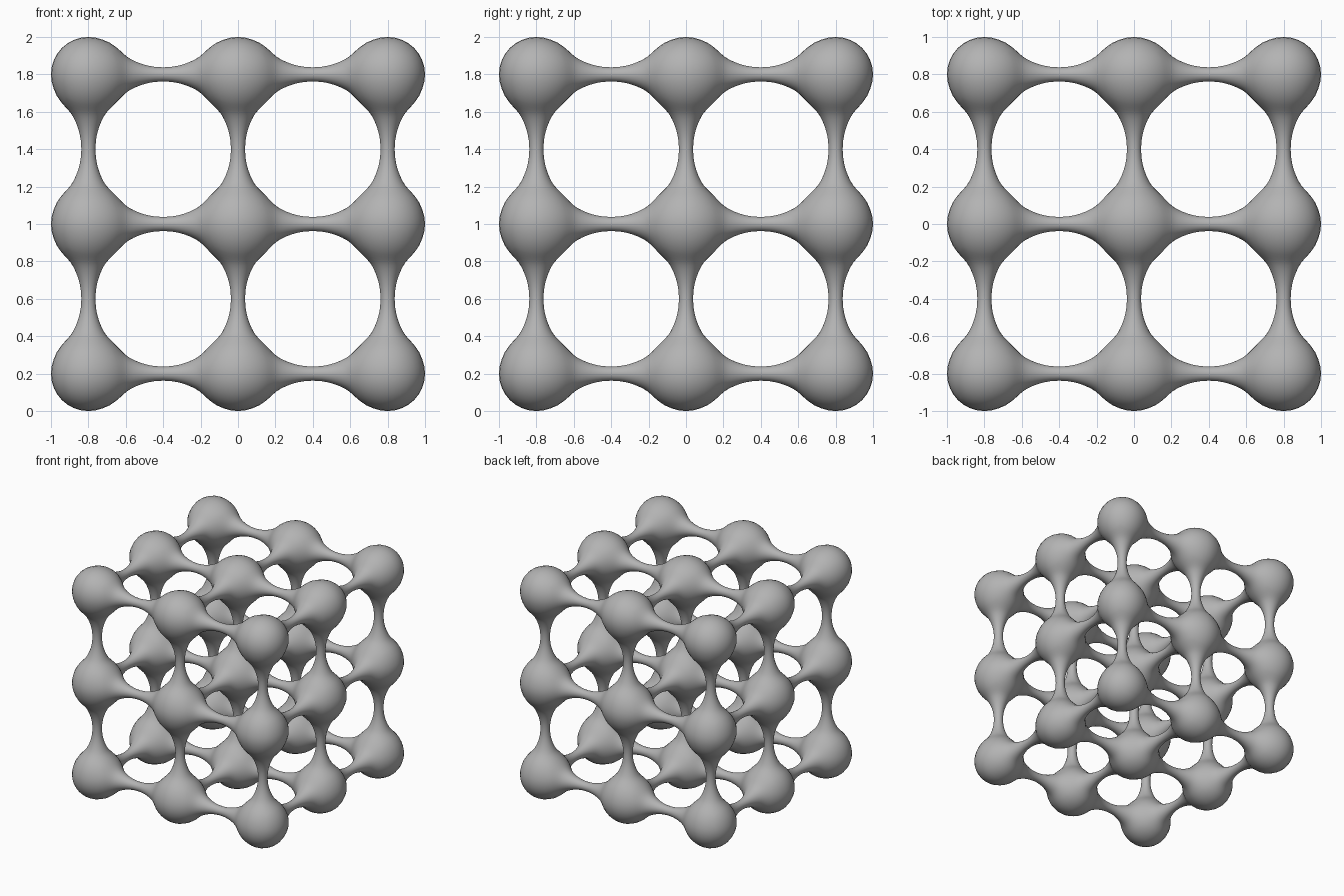
import bpy
import bmesh
import math
from itertools import product
from mathutils import Vector

cube = bpy.data.objects.get("Cube")
if cube:
    bpy.data.objects.remove(cube, do_unlink=True)

SPACING = 0.8        # distance between ball centres
HALF = SPACING / 2
BALL = 0.2           # ball radius
NECK = 0.0375        # thinnest rod radius
BLEND = 0.04         # softness of the joints
SIDE = 8             # grid cells along each cube-sphere edge
RINGS = 12           # rings from ball to rod middle


def soft_min(a, b, k):
    h = max(k - abs(a - b), 0) / k
    return min(a, b) - h * h * k / 4


def rod_radius(t):
    """Concave circular flare, levelling off inside the ball."""
    arc = HALF - NECK
    flare = HALF - math.sqrt(max(arc * arc - (HALF - t) ** 2, 0))
    return soft_min(flare, 0.155, 0.05)


def surface_point(direction, arms):
    """Follow a ray from the ball centre to the blended skin."""
    d = direction.normalized()
    cosines = [c for c in (d.dot(a) for a in arms) if c > 0]
    low, high = 0.15, 0.45
    for _ in range(15):
        r = (low + high) / 2
        field = r - BALL
        for c in cosines:
            side = r * math.sqrt(max(1 - c * c, 0))
            field = soft_min(field, side - rod_radius(r * c), BLEND)
        if field < 0:
            low = r
        else:
            high = r
    return d * low


def facing(axis, sign, u, v):
    d = Vector((0, 0, 0))
    d[axis], d[(axis + 1) % 3], d[(axis + 2) % 3] = sign, u, v
    return d


def add_strips(bm, rows, closed):
    for a, b in zip(rows, rows[1:]):
        for i in range(len(a) if closed else len(a) - 1):
            j = (i + 1) % len(a)
            bm.faces.new((a[i], a[j], b[j], b[i]))


ticks = [math.tan(math.pi / 4 * (2 * i / SIDE - 1)) for i in range(SIDE + 1)]
border = ([(t, -1) for t in ticks[:-1]] + [(1, t) for t in ticks[:-1]]
          + [(-t, 1) for t in ticks[:-1]] + [(-1, -t) for t in ticks[:-1]])


def add_node(bm, cell):
    centre = Vector(cell) * SPACING + Vector((0, 0, 1))
    sides = list(product(range(3), (-1, 1)))
    arms = [facing(a, s, 0, 0) for a, s in sides if cell[a] != s]

    def vert(d):
        return bm.verts.new(centre + surface_point(d, arms))

    for axis, sign in sides:
        rows = []
        if cell[axis] == sign:
            # Free side: plain rounded patch
            for u in ticks:
                rows.append([vert(facing(axis, sign, u, v)) for v in ticks])
            add_strips(bm, rows, False)
            continue
        # Joined side: rings narrowing to the middle of the rod
        for ring in range(RINGS + 1):
            f = ring / RINGS
            scale = (NECK / HALF) ** f
            roundness = min(1, 2 * f)
            row = []
            for u, v in border:
                k = scale * (1 - roundness + roundness / math.hypot(u, v))
                row.append(vert(facing(axis, sign, u * k, v * k)))
            rows.append(row)
        add_strips(bm, rows, True)


# Continuous lattice of balls and rods
bm = bmesh.new()
for cell in product((-1, 0, 1), repeat=3):
    add_node(bm, cell)
bmesh.ops.remove_doubles(bm, verts=bm.verts, dist=0.001)
bmesh.ops.recalc_face_normals(bm, faces=bm.faces)
for face in bm.faces:
    face.smooth = True
mesh = bpy.data.meshes.new("ball_lattice")
bm.to_mesh(mesh)
bm.free()

# Single grey finish
grey = bpy.data.materials.new("grey")
grey.use_nodes = True
colour = (0.45, 0.45, 0.45, 1)
grey.diffuse_color = colour
grey.node_tree.nodes["Principled BSDF"].inputs["Base Color"].default_value = colour
mesh.materials.append(grey)

lattice = bpy.data.objects.new("ball_lattice", mesh)
bpy.context.collection.objects.link(lattice)
